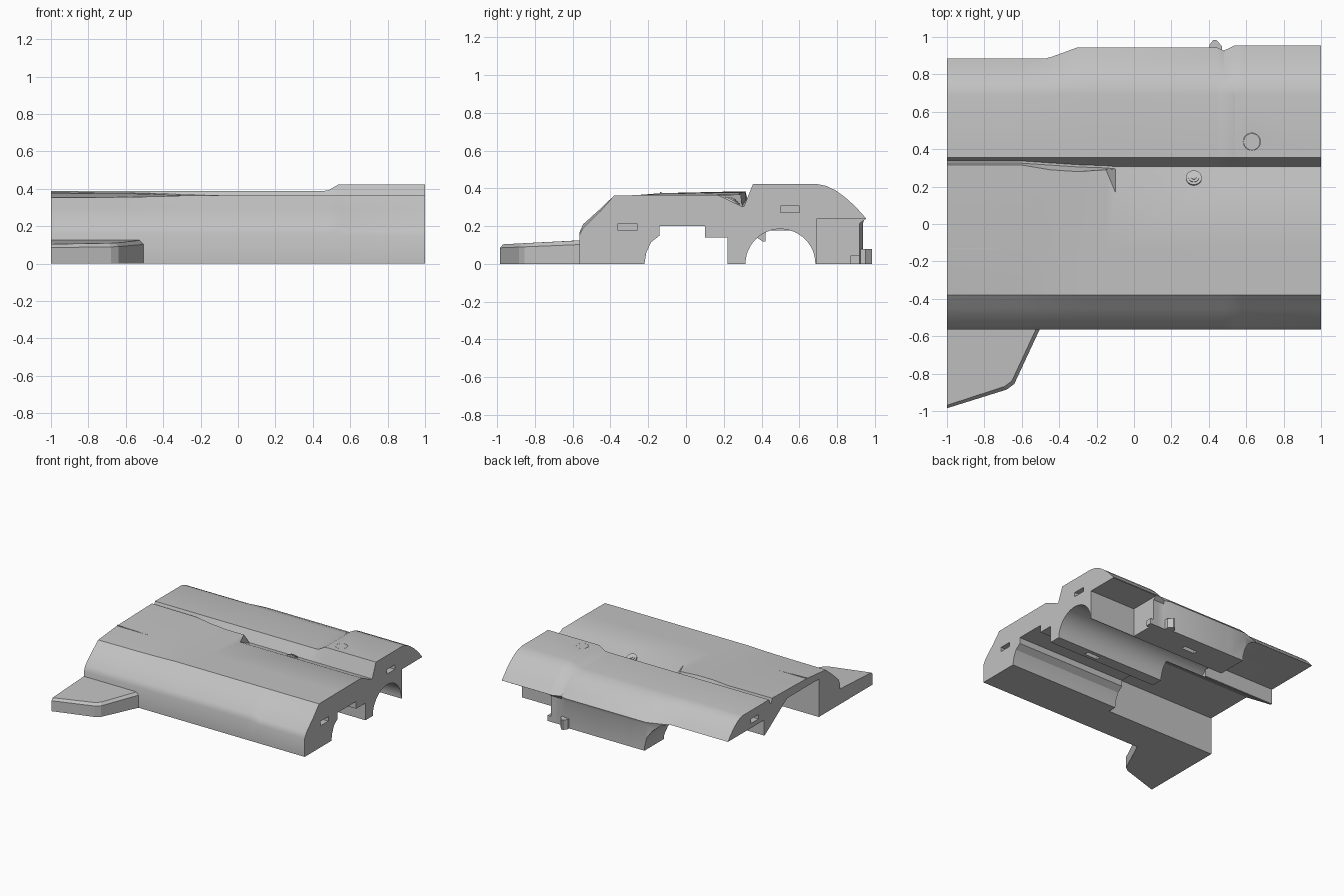
import bpy, bmesh, math

if "Cube" in bpy.data.objects:
    bpy.data.objects.remove(bpy.data.objects["Cube"])

grey = bpy.data.materials.new("plain_grey")
grey.use_nodes = True
COLOUR = (0.54, 0.54, 0.54, 1)
grey.diffuse_color = COLOUR
grey.node_tree.nodes["Principled BSDF"].inputs["Base Color"].default_value = COLOUR


def loft(name, rings):
    """Closed solid through equal-length rings of 3D points."""
    bm = bmesh.new()
    loops = [[bm.verts.new(p) for p in ring] for ring in rings]
    n = len(loops[0])
    for a, b in zip(loops, loops[1:]):
        for i in range(n):
            j = (i + 1) % n
            bm.faces.new((a[i], a[j], b[j], b[i]))
    bm.faces.new(loops[0])
    bm.faces.new(loops[-1])
    bmesh.ops.recalc_face_normals(bm, faces=bm.faces)
    mesh = bpy.data.meshes.new(name)
    bm.to_mesh(mesh)
    bm.free()
    mesh.materials.append(grey)
    obj = bpy.data.objects.new(name, mesh)
    bpy.context.collection.objects.link(obj)
    return obj


def along_x(name, profile, x0, x1):
    return loft(name, [[(x, y, z) for y, z in profile] for x in (x0, x1)])


def along_y(name, profile, y0, y1):
    return loft(name, [[(x, y, z) for x, z in profile] for y in (y0, y1)])


def along_z(name, profile, z0, z1):
    return loft(name, [[(x, y, z) for x, y in profile] for z in (z0, z1)])


def box(y0, y1, z0, z1):
    return [(y0, z0), (y1, z0), (y1, z1), (y0, z1)]


def circle(cx, cy, r, n=32):
    return [(cx + r * math.cos(math.tau * i / n), cy + r * math.sin(math.tau * i / n))
            for i in range(n)]


def carve(obj, cutter):
    mod = obj.modifiers.new("cut", "BOOLEAN")
    mod.operation = "DIFFERENCE"
    mod.solver = "EXACT"
    mod.object = cutter
    bpy.context.view_layer.objects.active = obj
    bpy.ops.object.modifier_apply(modifier=mod.name)
    bpy.data.objects.remove(cutter)


def smooth(obj, angle=27):
    bpy.ops.object.select_all(action="DESELECT")
    obj.select_set(True)
    bpy.context.view_layer.objects.active = obj
    bpy.ops.object.shade_smooth_by_angle(angle=math.radians(angle))


def section(x, bulge, front, mid, lip_y, lip_z, groove_y, groove_z, rear, edge, skirt):
    """Outer outline of the hull at one station."""
    pts = [(-.565, 0), (-.565, .15 + .015 * bulge), (-.545, .19 + .02 * bulge),
           (-.45, .283 + .012 * bulge), (-.38, front), (-.13, mid), (lip_y, lip_z),
           (groove_y, groove_z), (groove_y + .012, groove_z), (.355, rear), (.69, rear)]
    # Rounded rear shoulder
    drop = rear - .24
    pts += [(.69 + (edge - .69) * u, rear - drop * v)
            for u, v in ((.2, .06), (.39, .19), (.58, .39), (.78, .65), (1, 1))]
    pts += [(skirt, .215), (skirt, 0)]
    return [(x, y, z) for y, z in pts]


# Hull: stations from the low end to the raised end
hull = loft("hull", [
    section(-1, 1, .352, .375, .315, .385, .325, .345, .388, .89, .885),
    section(-.6, 1, .355, .375, .315, .382, .325, .345, .388, .89, .885),
    section(-.45, 1, .358, .37, .29, .378, .315, .335, .388, .89, .885),
    section(-.3, 1, .363, .365, .28, .372, .305, .325, .388, .945, .937),
    section(-.15, 1, .363, .365, .29, .367, .3, .31, .388, .945, .937),
    section(-.1, 1, .363, .365, .17, .365, .295, .305, .388, .945, .937),
    section(.44, 1, .363, .365, .17, .365, .295, .305, .388, .945, .937),
    section(.48, 1, .363, .365, .17, .365, .295, .305, .39, .927, .92),
    section(.54, 1, .363, .365, .17, .365, .295, .305, .424, .955, .92),
    section(.58, 0, .363, .365, .17, .365, .295, .305, .424, .955, .92),
    section(1, 0, .363, .365, .17, .365, .295, .305, .424, .955, .92)])

# Underside: stepped slot, round channel, wide cavity, open rear edge, corner recess
carve(hull, along_x("slot_cut", [(.22, -.1), (.22, .14), (.1, .14), (.1, .2), (-.14, .2),
                                 (-.14, .15), (-.185, .115), (-.21, .06), (-.22, 0),
                                 (-.22, -.1)], -.05, 1.1))
carve(hull, along_x("channel_cut", circle(.5, 0, .185, 48), -.35, 1.1))
carve(hull, along_x("cavity_cut", [(-.29, -.1), (-.29, .31), (.12, .31), (.405, .12),
                                   (.43, .12), (.43, -.1)], -1.1, 0))
carve(hull, along_y("rear_cut", [(-1.1, -.1), (-.28, -.1), (-.28, .03), (-.3, .11),
                                 (-.34, .17), (-.4, .22), (-.47, .245), (-1.1, .245)],
                    .42, 1.1))
carve(hull, along_x("recess_cut", box(.69, 1.1, -.1, .237), .58, 1.1))

# Key slots in the end faces and in the feet
for x, y, z in ((1, -.31, .195), (1, .55, .29), (-1, .54, .3)):
    carve(hull, along_x("key_cut", box(y - .05, y + .05, z - .018, z + .018), x - .06, x + .06))
for x, y in ((.63, .265), (.13, .8)):
    carve(hull, along_z("foot_key_cut", box(x - .06, x + .06, y - .018, y + .018), -.05, .05))

# Round hatch seam on the raised rear deck
carve(hull, along_z("hatch_cut", circle(.63, .44, .046), .415, .5))
smooth(hull)
hatch = along_z("round_hatch", circle(.63, .44, .0445), .405, .424)
smooth(hatch)

# Thin raised seam on the front deck
along_y("deck_seam", [(-1, .365), (-1, .381), (-.52, .37), (-.52, .36)], -.137, -.129)

# Fitting in the deck groove: base, ring and pin, tilted to the groove slope
for name, radius, height in (("fitting_base", .042, .008), ("fitting_ring", .028, .013),
                             ("fitting_pin", .014, .018)):
    bpy.ops.mesh.primitive_cylinder_add(vertices=24, radius=radius, depth=height * 2,
                                        location=(.32, .245, .331))
    part = bpy.context.object
    part.name = name
    part.rotation_euler = (-math.atan(.48), 0, 0)
    part.data.materials.append(grey)
    smooth(part)

# Side fin with a bevelled rim
outline = [(-1, -.5), (-.5, -.5), (-.505, -.565), (-.64, -.855), (-.68, -.885), (-1, -.985)]


def fin_ring(inset, rise):
    ring = []
    for x, y in outline:
        shrink = inset if y < -.55 else 0
        height = (.125 + (y + .565) * .05) * rise
        ring.append((x - (shrink * .8 if x > -1 else 0), y + shrink, height))
    return ring


loft("side_fin", [fin_ring(0, 0), fin_ring(0, .82), fin_ring(.016, 1)])

# Latch on the rear skirt and its small foot in the recess
along_z("rear_latch", [(.4, .9), (.405, .96), (.425, .985), (.44, .985), (.47, .95),
                       (.47, .9)], 0, .08)
along_x("latch_foot", box(.87, .92, 0, .045), .57, .61)
